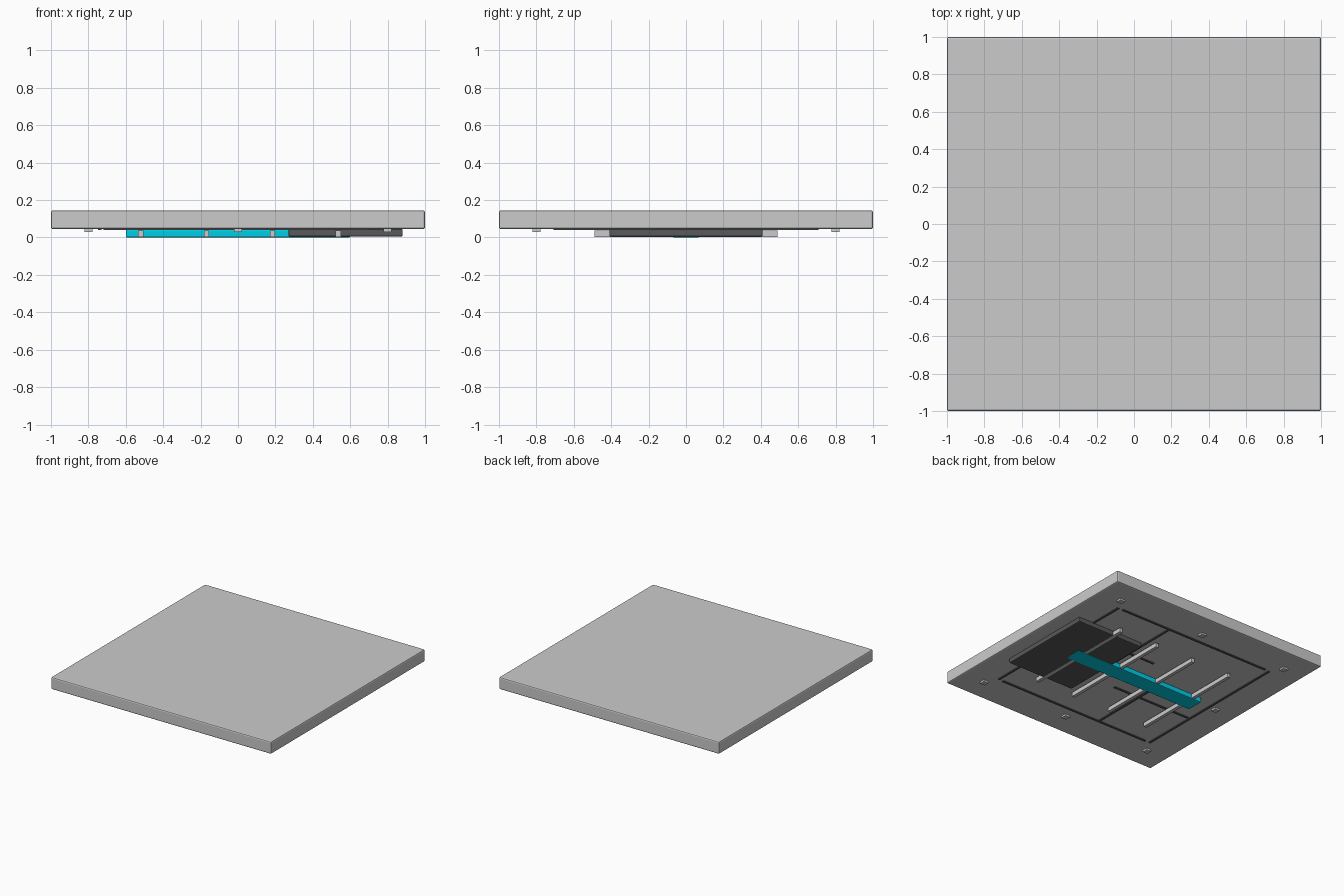
import bpy

if "Cube" in bpy.data.objects:
    bpy.data.objects.remove(bpy.data.objects["Cube"])


def material(name, rgb):
    m = bpy.data.materials.new(name)
    m.diffuse_color = (*rgb, 1)
    m.use_nodes = True
    m.node_tree.nodes["Principled BSDF"].inputs["Base Color"].default_value = m.diffuse_color
    return m


dark = material("dark_grey", (0.1, 0.1, 0.1))
cyan = material("cyan", (0.0, 0.62, 0.8))


def box(name, x, y, z, mat=None, bevel=0.0, segments=2):
    """Box from (min, max) ranges, with optional bevelled edges."""
    bpy.ops.mesh.primitive_cube_add(
        size=1, location=[(r[0] + r[1]) / 2 for r in (x, y, z)])
    ob = bpy.context.object
    ob.name = name
    ob.scale = [r[1] - r[0] for r in (x, y, z)]
    bpy.ops.object.transform_apply(location=False, rotation=False, scale=True)
    if mat:
        ob.data.materials.append(mat)
    if bevel:
        mod = ob.modifiers.new("bevel", "BEVEL")
        mod.width = bevel
        mod.segments = segments
    return ob


def mid(c, w):
    return (c - w / 2, c + w / 2)


BASE = 0.045  # underside of the slab

# Main slab
box("slab", (-1, 1), (-1, 1), (BASE, 0.145), bevel=0.01)

# Dark box under one side and coloured strip along the centre
box("equipment_box", (0.27, 0.88), (-0.41, 0.41), (0.005, BASE), dark, 0.006)
box("light_strip", (-0.6, 0.6), (-0.07, 0.07), (0.0, 0.041), cyan, 0.006)

# Cross bars
for i in range(4):
    box("cross_bar", mid(-0.52 + i * 0.352, 0.027), (-0.49, 0.49), (0.003, 0.037))

# Square feet around the rim; the one inside the equipment box is left out
for x in (-0.8, 0, 0.8):
    for y in (-0.8, 0, 0.8):
        if (x, y) not in ((0, 0), (0.8, 0)):
            box("foot_pad", mid(x, 0.044), mid(y, 0.044), (0.03, BASE + 0.002))

# Thin channel lines: outer frame plus inner half lines
LZ = (0.039, BASE + 0.002)
W = 0.018
for s in (-1, 1):
    box("frame_line", (-0.7, 0.7), mid(0.7 * s, W), LZ, dark)
    box("frame_line", mid(0.74 * s, W), (-0.7, 0.7), LZ, dark)
    box("inner_line", mid(0.24 * s, W), sorted((0, 0.7 * s)), LZ, dark)
    box("inner_line", sorted((0, 0.72 * s)), mid(0.23 * s, W), LZ, dark)
